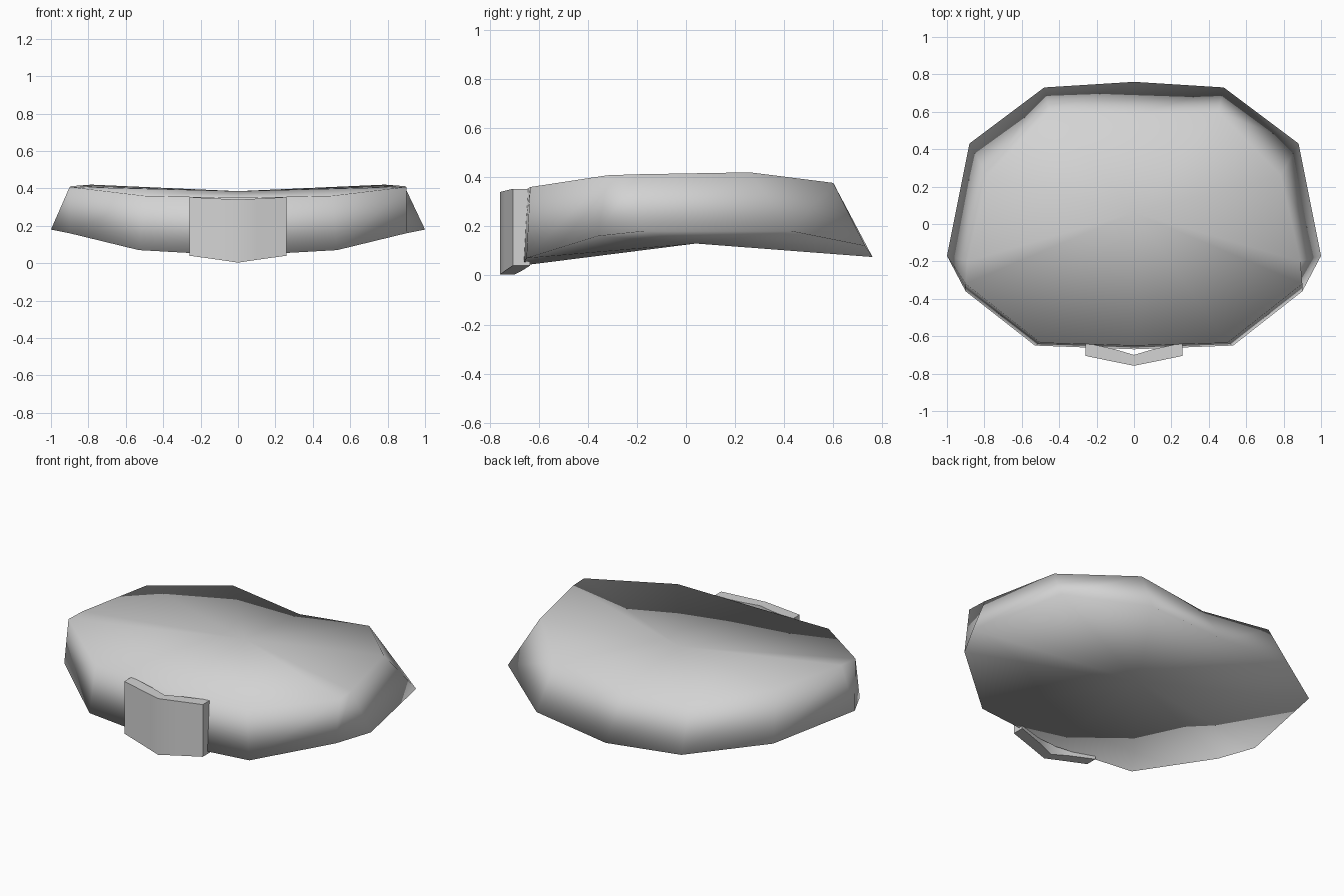
import bpy, bmesh

cube = bpy.data.objects.get("Cube")
if cube:
    bpy.data.objects.remove(cube, do_unlink=True)

grey = bpy.data.materials.new("light grey")
grey.use_nodes = True
grey.diffuse_color = (0.65, 0.65, 0.65, 1)
grey.node_tree.nodes["Principled BSDF"].inputs["Base Color"].default_value = (0.65, 0.65, 0.65, 1)


def mirrored_loop(half):
    """Close a half outline (front centre to back centre) across x = 0."""
    return half + [(-x, y, z) for x, y, z in reversed(half[1:-1])]


def finish(bm, name, angle):
    bmesh.ops.recalc_face_normals(bm, faces=bm.faces)
    mesh = bpy.data.meshes.new(name)
    bm.to_mesh(mesh)
    bm.free()
    mesh.materials.append(grey)
    obj = bpy.data.objects.new(name, mesh)
    bpy.context.collection.objects.link(obj)
    bpy.ops.object.select_all(action='DESELECT')
    obj.select_set(True)
    bpy.context.view_layer.objects.active = obj
    if angle is None:
        bpy.ops.object.shade_smooth()
    else:
        bpy.ops.object.shade_smooth_by_angle(angle=angle)
    return obj


# Waist body: two rims joined by a leaning wall, closed by shallow fans
top_half = [(0, -0.65, 0.35), (0.50, -0.635, 0.36), (0.90, -0.32, 0.408),
            (0.89, -0.20, 0.412), (0.785, 0.26, 0.42), (0.45, 0.60, 0.377),
            (0, 0.58, 0.335)]
bottom_half = [(0, -0.67, 0.04), (0.53, -0.65, 0.07), (0.90, -0.36, 0.16),
               (1.00, -0.17, 0.18), (0.88, 0.43, 0.18), (0.48, 0.73, 0.12),
               (0, 0.76, 0.075)]
bm = bmesh.new()
top = [bm.verts.new(p) for p in mirrored_loop(top_half)]
bottom = [bm.verts.new(p) for p in mirrored_loop(bottom_half)]
top_mid = bm.verts.new((0, 0.06, 0.385))
bottom_mid = bm.verts.new((0, 0.04, 0.13))
n = len(top)
for i in range(n):
    j = (i + 1) % n
    bm.faces.new((bottom[i], bottom[j], top[j], top[i]))
    bm.faces.new((top[i], top[j], top_mid))
    bm.faces.new((bottom[j], bottom[i], bottom_mid))
finish(bm, "waist_body", None)

# Front plate: a thick V-shaped panel; columns are x, outer y, inner y, low z, high z
columns = [(-0.26, -0.705, -0.635, 0.04, 0.353), (-0.10, -0.738, -0.67, 0.018, 0.345),
           (0, -0.758, -0.70, 0.003, 0.34),
           (0.10, -0.738, -0.67, 0.018, 0.345), (0.26, -0.705, -0.635, 0.04, 0.353)]
bm = bmesh.new()
rings = [[bm.verts.new(p) for p in ((x, yo, lo), (x, yi, lo), (x, yi, hi), (x, yo, hi))]
         for x, yo, yi, lo, hi in columns]
for a, b in zip(rings, rings[1:]):
    for i in range(4):
        j = (i + 1) % 4
        bm.faces.new((a[i], a[j], b[j], b[i]))
bm.faces.new(rings[0])
bm.faces.new(rings[-1])
finish(bm, "front_plate", 0.9)
